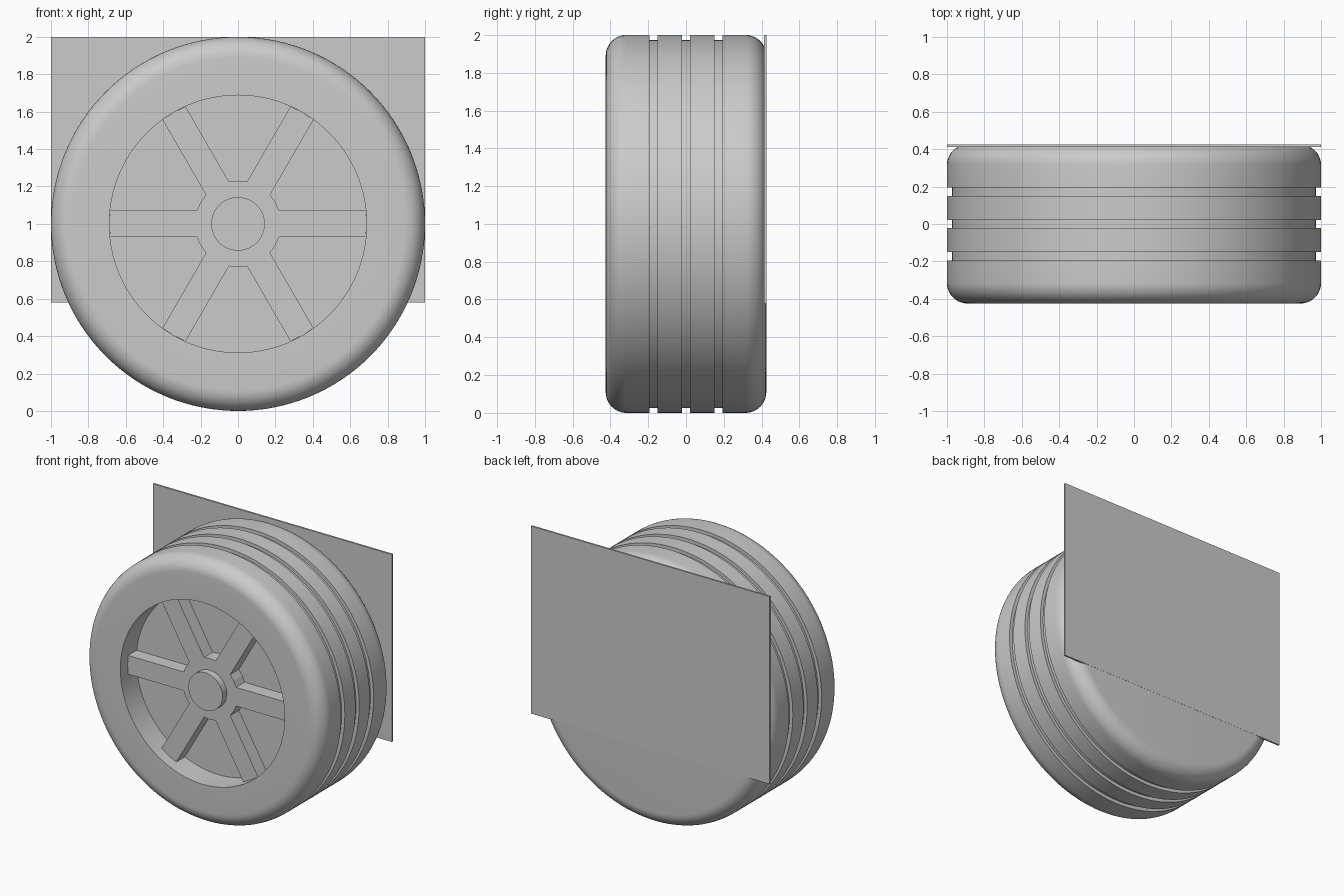
import bpy, bmesh
from math import sin, cos, pi, sqrt, radians
from mathutils import Matrix, Vector

cube = bpy.data.objects.get("Cube")
if cube:
    bpy.data.objects.remove(cube, do_unlink=True)

grey = bpy.data.materials.new("plain grey")
grey.use_nodes = True
colour = (0.6, 0.6, 0.6, 1)
grey.diffuse_color = colour
grey.node_tree.nodes["Principled BSDF"].inputs["Base Color"].default_value = colour

HALF = 0.425        # half the tyre width
CENTRE = Vector((0, 0, 1))
RIM = 0.688         # radius of the recess
FLOOR = -0.235      # y of the recess floor


def finish(name, bm, smooth=False):
    bmesh.ops.recalc_face_normals(bm, faces=bm.faces)
    mesh = bpy.data.meshes.new(name)
    bm.to_mesh(mesh)
    bm.free()
    obj = bpy.data.objects.new(name, mesh)
    bpy.context.collection.objects.link(obj)
    mesh.materials.append(grey)
    if smooth:
        bpy.ops.object.select_all(action='DESELECT')
        obj.select_set(True)
        bpy.context.view_layer.objects.active = obj
        bpy.ops.object.shade_smooth_by_angle(angle=radians(30))
    return obj


def lathe(name, profile, steps=128):
    """Spin (radius, y) points around the axle."""
    bm = bmesh.new()
    verts = [bm.verts.new((r, y, 1)) for r, y in profile]
    edges = [bm.edges.new(pair) for pair in zip(verts, verts[1:])]
    bmesh.ops.spin(bm, geom=verts + edges, cent=CENTRE, axis=(0, 1, 0),
                   angle=2 * pi, steps=steps)
    bmesh.ops.remove_doubles(bm, verts=bm.verts, dist=0.0001)
    return finish(name, bm, smooth=True)


def fillet(y, start, radius=0.11, n=10):
    """Quarter-round shoulder of the tyre."""
    side = 1 if y > 0 else -1
    angles = [start + (pi / 2 - 2 * start) * i / n for i in range(n + 1)]
    return [(1 - radius + radius * cos(a), y - side * radius + side * radius * sin(a))
            for a in angles]


# Tyre with three tread grooves, front recess and closed back
profile = [(0, FLOOR), (RIM, FLOOR), (RIM, -HALF)]
profile += fillet(-HALF, pi / 2)
for y in (-0.172, 0, 0.172):
    profile += [(1, y - 0.022), (0.974, y - 0.022), (0.974, y + 0.022), (1, y + 0.022)]
profile += fillet(HALF, 0)
profile.append((0, HALF))
lathe("tyre", profile)

# Six spokes and hub as one extruded outline
HUB, HW, FRONT = 0.231, 0.071, -0.338
bm = bmesh.new()
outline = []
for k in range(6):
    turn = Matrix.Rotation(k * pi / 3, 2)
    near, far = sqrt(HUB**2 - HW**2), sqrt(RIM**2 - HW**2)
    points = [(near, -HW), (far, -HW), (RIM, 0), (far, HW), (near, HW),
              (HUB * cos(pi / 6), HUB * sin(pi / 6))]
    for p in points:
        x, z = turn @ Vector(p)
        outline.append(bm.verts.new((x, FRONT, z + 1)))
face = bm.faces.new(outline)
grown = bmesh.ops.extrude_face_region(bm, geom=[face])["geom"]
bmesh.ops.translate(bm, vec=(0, FLOOR - FRONT, 0),
                    verts=[v for v in grown if isinstance(v, bmesh.types.BMVert)])
finish("spokes", bm)

# Centre cap
lathe("hub_cap", [(0, -0.39), (0.143, -0.39), (0.143, FRONT)], 64)

# Flat plate flush with the back of the tyre
bm = bmesh.new()
place = Matrix.Translation((0, 0.419, 1.29)) @ Matrix.Diagonal((2, 0.014, 1.42, 1))
bmesh.ops.create_cube(bm, size=1, matrix=place)
finish("back_plate", bm)
